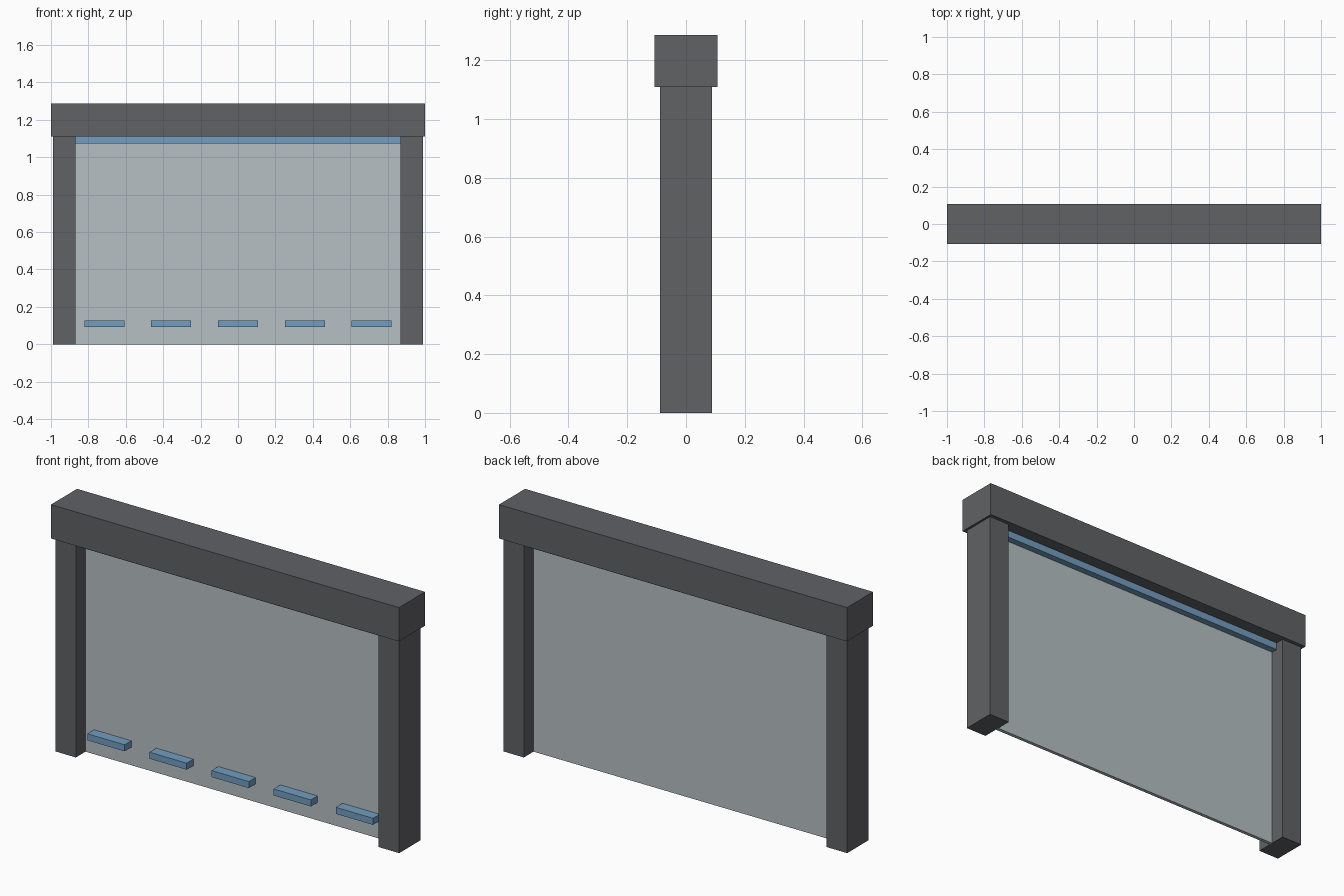
import bpy
import bmesh
from mathutils import Vector

if "Cube" in bpy.data.objects:
    bpy.data.objects.remove(bpy.data.objects["Cube"])


def material(name, rgb):
    m = bpy.data.materials.new(name)
    m.diffuse_color = (*rgb, 1.0)
    m.use_nodes = True
    m.node_tree.nodes["Principled BSDF"].inputs["Base Color"].default_value = m.diffuse_color
    return m


DARK = material("dark grey", (0.117, 0.122, 0.130))
PALE = material("pale grey", (0.468, 0.527, 0.552))
BLUE = material("steel blue", (0.171, 0.337, 0.527))


def box(name, lo, hi, mat):
    """Axis-aligned box between two corners."""
    lo, hi = Vector(lo), Vector(hi)
    bm = bmesh.new()
    bmesh.ops.create_cube(bm, size=1.0)
    bmesh.ops.scale(bm, vec=hi - lo, verts=bm.verts)
    bmesh.ops.translate(bm, vec=(lo + hi) / 2, verts=bm.verts)
    mesh = bpy.data.meshes.new(name)
    bm.to_mesh(mesh)
    bm.free()
    mesh.materials.append(mat)
    obj = bpy.data.objects.new(name, mesh)
    bpy.context.collection.objects.link(obj)
    return obj


HEADER_Z = 1.11

# Header housing across the top
box("header", (-1, -0.107, HEADER_Z), (1, 0.107, 1.286), DARK)

# Side posts
box("left_post", (-0.988, -0.088, 0), (-0.87, 0.088, HEADER_Z), DARK)
box("right_post", (0.87, -0.088, 0), (0.988, 0.088, HEADER_Z), DARK)

# Thin door panel between the posts
box("panel", (-0.87, -0.009, 0), (0.87, 0.009, HEADER_Z), PALE)

# Rail under the header, standing out on both faces of the panel
box("top_rail", (-0.87, -0.043, 1.073), (0.87, 0.043, HEADER_Z), BLUE)

# Row of short bars along the lower front of the panel
for i in range(5):
    x = (i - 2) * 0.357
    box(f"lower_bar_{i + 1}", (x - 0.107, -0.064, 0.093),
        (x + 0.107, -0.009, 0.127), BLUE)
